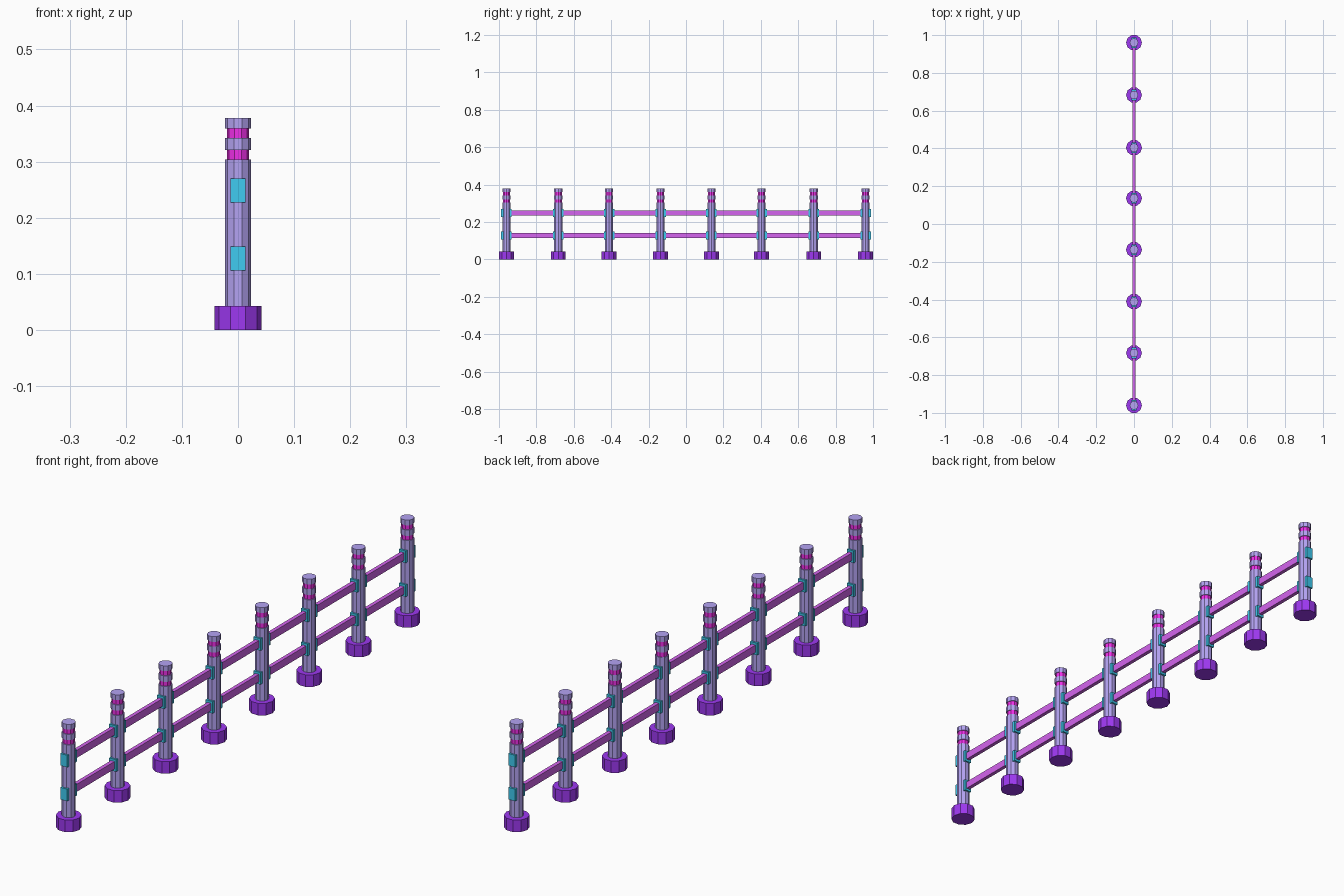
import bpy, bmesh
from math import pi
from mathutils import Matrix

if "Cube" in bpy.data.objects:
    bpy.data.objects.remove(bpy.data.objects["Cube"])

SIDES = 10
POST_Y = [-0.96, -0.683, -0.411, -0.136, 0.136, 0.404, 0.683, 0.96]
RAIL_Z = [0.1275, 0.249]


def material(name, rgb):
    m = bpy.data.materials.new(name)
    m.diffuse_color = (*rgb, 1)
    m.use_nodes = True
    m.node_tree.nodes["Principled BSDF"].inputs["Base Color"].default_value = m.diffuse_color
    return m


indigo = material("indigo", (0.34, 0.04, 0.88))
violet = material("violet", (0.46, 0.37, 0.90))
magenta = material("magenta", (0.88, 0.03, 0.82))
blue = material("blue", (0.05, 0.60, 0.88))
purple = material("purple", (0.66, 0.13, 0.86))


def finish(name, bm, mat):
    me = bpy.data.meshes.new(name)
    bm.to_mesh(me)
    bm.free()
    me.materials.append(mat)
    return me


def drum(name, r, z0, z1, mat):
    bm = bmesh.new()
    bmesh.ops.create_cone(bm, cap_ends=True, segments=SIDES, radius1=r, radius2=r,
                          depth=z1 - z0, matrix=Matrix.Translation((0, 0, (z0 + z1) / 2))
                          @ Matrix.Rotation(pi / 2, 4, 'Z'))
    return finish(name, bm, mat)


def box(name, size, mat):
    bm = bmesh.new()
    bmesh.ops.create_cube(bm, size=1, matrix=Matrix.Diagonal((*size, 1)))
    return finish(name, bm, mat)


def place(mesh, loc):
    ob = bpy.data.objects.new(mesh.name, mesh)
    ob.location = loc
    bpy.context.collection.objects.link(ob)


# Parts of one post, stacked from the ground up
post_parts = [
    drum("post_base", 0.042, 0.0, 0.043, indigo),
    drum("post_shaft", 0.0228, 0.043, 0.304, violet),
    drum("lower_band", 0.0198, 0.304, 0.321, magenta),
    drum("post_collar", 0.0228, 0.321, 0.342, violet),
    drum("upper_band", 0.0198, 0.342, 0.359, magenta),
    drum("post_cap", 0.0228, 0.359, 0.378, violet),
]
bracket = box("rail_bracket", (0.027, 0.056, 0.043), blue)

# Row of posts with a bracket at each rail height
for y in POST_Y:
    for part in post_parts:
        place(part, (0, y, 0))
    for z in RAIL_Z:
        place(bracket, (0, y, z))

# Two long rails
rail = box("rail", (0.014, POST_Y[-1] - POST_Y[0], 0.027), purple)
for z in RAIL_Z:
    place(rail, (0, 0, z))
